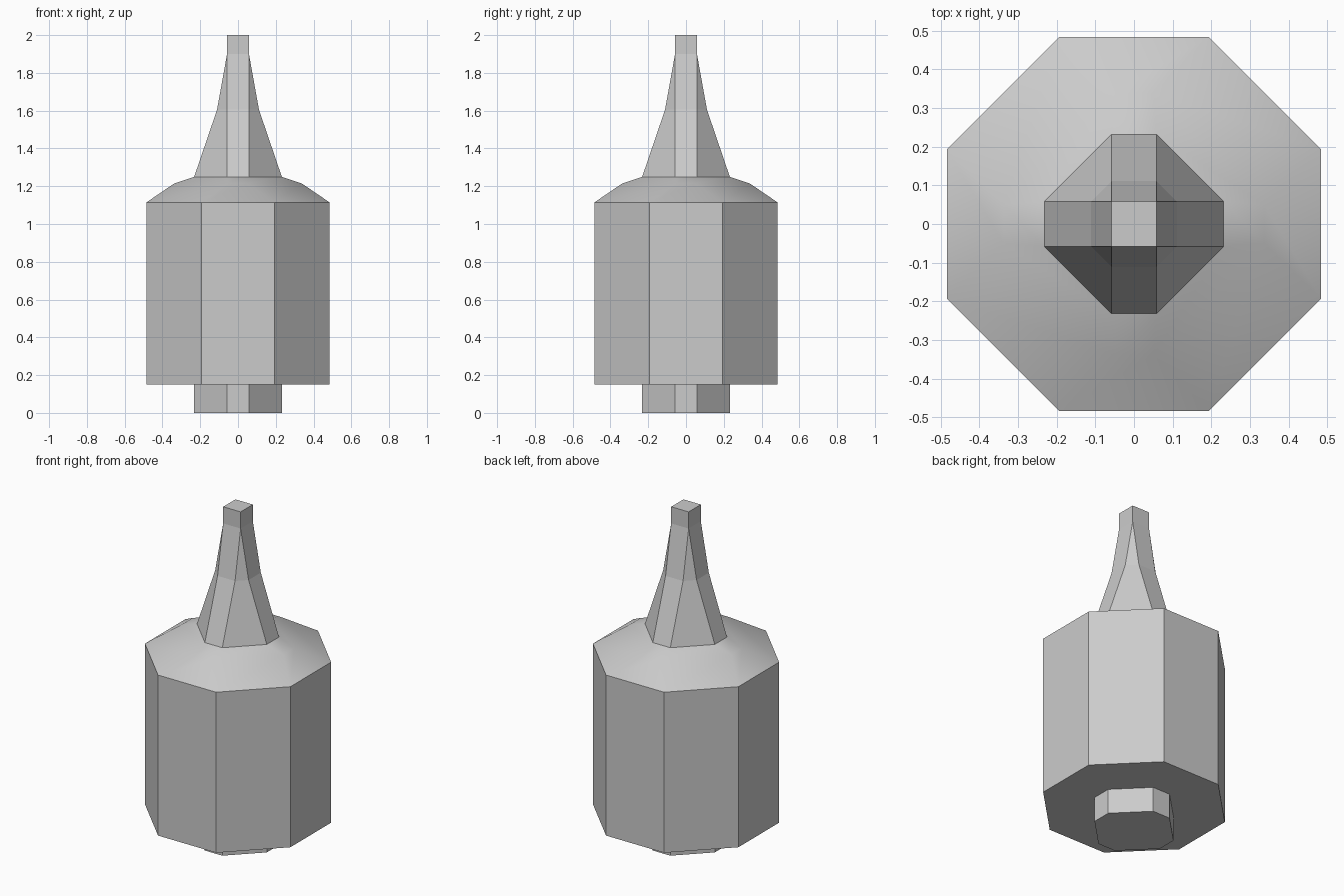
import bpy, bmesh

if "Cube" in bpy.data.objects:
    bpy.data.objects.remove(bpy.data.objects["Cube"])


def section(a, b):
    # eight-sided outline: a = half width, b = half length of the flat sides
    return [(a, -b), (a, b), (b, a), (-b, a), (-a, b), (-a, -b), (-b, -a), (b, -a)]


def loft(name, levels, cap_bottom=False, cap_top=False, smooth=False):
    # levels: (z, half width, half flat), from bottom to top
    bm = bmesh.new()
    rings = [[bm.verts.new((x, y, z)) for x, y in section(a, b)] for z, a, b in levels]
    for lo, hi in zip(rings, rings[1:]):
        for i in range(8):
            j = (i + 1) % 8
            bm.faces.new((lo[i], lo[j], hi[j], hi[i]))
    if cap_bottom:
        bm.faces.new(rings[0][::-1])
    if cap_top:
        bm.faces.new(rings[-1])
    # merges corners where the section collapses to a square
    bmesh.ops.remove_doubles(bm, verts=bm.verts[:], dist=1e-5)
    for f in bm.faces:
        f.smooth = smooth
    me = bpy.data.meshes.new(name)
    bm.to_mesh(me)
    bm.free()
    ob = bpy.data.objects.new(name, me)
    bpy.context.collection.objects.link(ob)
    return ob


W, F = 0.232, 0.058      # neck and foot section
BW, BF = 0.484, 0.193    # body section

# foot under the body
loft("foot", [(0, W, F), (0.15, W, F)], cap_bottom=True)

# main body with its flat underside
loft("body", [(0.15, W, F), (0.15, BW, BF), (1.115, BW, BF)])

# softly shaded shoulder
loft("shoulder", [(1.115, BW, BF), (1.215, 0.337, 0.05), (1.25, W, F)], smooth=True)

# tapering spire that becomes a square tip
loft("spire", [(1.25, W, F), (1.605, 0.111, F), (1.9, F, F), (2.0, F, F)], cap_top=True)
